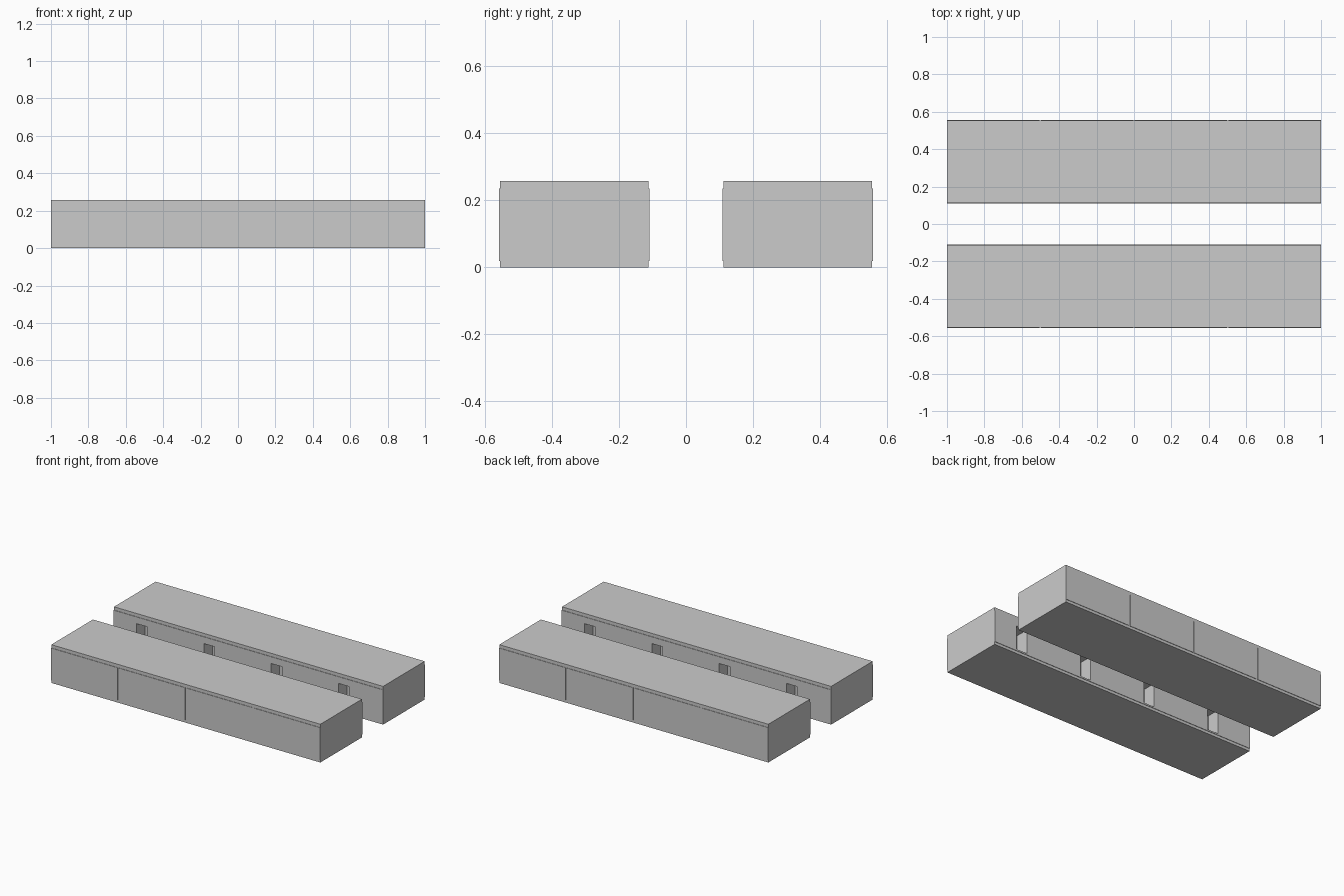
import bpy, bmesh, math
from mathutils import Matrix, Vector

if "Cube" in bpy.data.objects:
    bpy.data.objects.remove(bpy.data.objects["Cube"])


def boxes(name, ranges):
    """One object holding an axis-aligned box for each (x0,x1,y0,y1,z0,z1)."""
    bm = bmesh.new()
    for x0, x1, y0, y1, z0, z1 in ranges:
        mid = Vector(((x0 + x1) / 2, (y0 + y1) / 2, (z0 + z1) / 2))
        size = Matrix.Diagonal((x1 - x0, y1 - y0, z1 - z0, 1))
        bmesh.ops.create_cube(bm, size=1, matrix=Matrix.Translation(mid) @ size)
    mesh = bpy.data.meshes.new(name)
    bm.to_mesh(mesh)
    bm.free()
    ob = bpy.data.objects.new(name, mesh)
    bpy.context.collection.objects.link(ob)
    return ob


INNER, OUTER = 0.109, 0.557
TOP, SLAB, FOOT = 0.257, 0.235, 0.018
MODULES = (-1.0, -0.5, 0.0, 0.5)

# back platform: wall body, overlying slab and slightly inset foot
body = boxes("back_platform_wall", [(-1, 1, INNER, OUTER, FOOT, SLAB)])
slab = boxes("back_platform_slab", [(-1, 1, INNER + .003, OUTER - .003, SLAB, TOP)])
foot = boxes("back_platform_foot", [(-1, 1, INNER + .003, OUTER - .003, 0, FOOT)])

# one refuge recess per module on the inner wall, fine joints on the outer wall
cuts = [(x + .17, x + .25, INNER - .05, INNER + .09, FOOT + .01, 0.19) for x in MODULES]
cuts += [(x - .004, x + .004, OUTER - .003, OUTER + .05, 0, TOP) for x in MODULES[1:]]
cutter = boxes("recess_cutter", cuts)
mod = body.modifiers.new("recesses", 'BOOLEAN')
mod.operation = 'DIFFERENCE'
mod.solver = 'EXACT'
mod.object = cutter
bpy.context.view_layer.update()
deps = bpy.context.evaluated_depsgraph_get()
cut_mesh = bpy.data.meshes.new_from_object(body.evaluated_get(deps))
body.modifiers.clear()
body.data = cut_mesh
bpy.data.objects.remove(cutter)

# front platform: the same parts turned half a revolution
for ob in (body, slab, foot):
    twin = ob.copy()
    twin.name = ob.name.replace("back", "front")
    twin.rotation_euler.z = math.pi
    bpy.context.collection.objects.link(twin)
